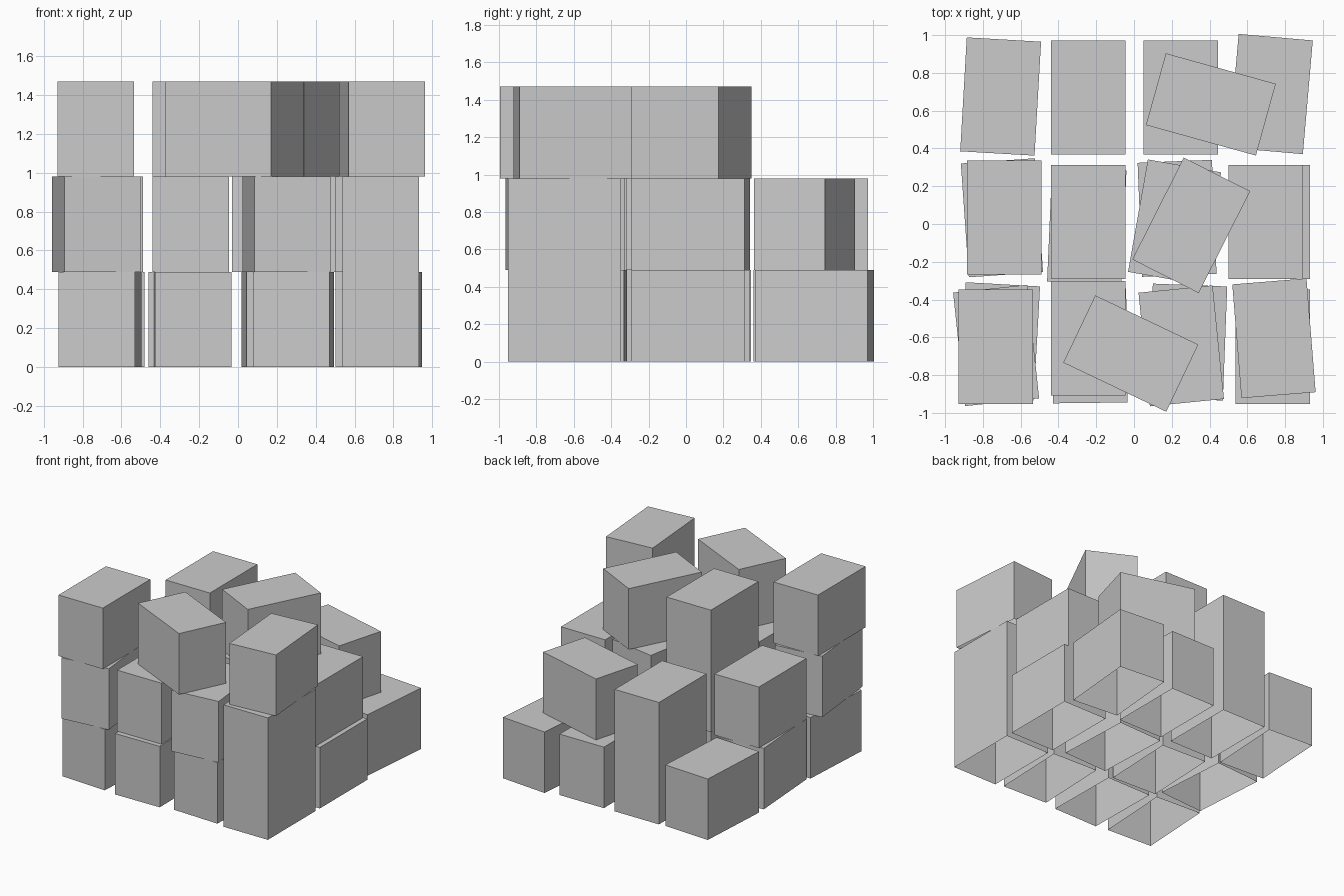
import bpy, bmesh
from math import radians
from mathutils import Matrix

if "Cube" in bpy.data.objects:
    bpy.data.objects.remove(bpy.data.objects["Cube"])

W, D, H = 0.394, 0.604, 0.49   # size of one box


def add_box(name, x, y, level, turn):
    """Box with an open underside, turned about its upright axis."""
    bm = bmesh.new()
    bmesh.ops.create_cube(bm, size=1.0)
    floor = [f for f in bm.faces if f.normal.z < -0.9]
    bmesh.ops.delete(bm, geom=floor, context='FACES_ONLY')
    bmesh.ops.transform(bm, verts=bm.verts, matrix=Matrix.Translation((0, 0, H / 2)) @ Matrix.Diagonal((W, D, H, 1)))
    mesh = bpy.data.meshes.new(name)
    bm.to_mesh(mesh)
    bm.free()
    ob = bpy.data.objects.new(name, mesh)
    ob.location = (x, y, level * H)
    ob.rotation_euler.z = radians(turn)
    bpy.context.collection.objects.link(ob)


# Each layer: (x, y, turn in degrees), front row to back row
layers = {
    "bottom_box": [
        (-0.711, -0.621, -3.2), (-0.235, -0.645, 0.7), (0.285, -0.625, -2.2), (0.735, -0.65, 0),
        (-0.699, 0.033, 4), (-0.25, -0.01, -2.5), (0.228, 0.03, 2.3), (0.735, 0.01, 0),
        (-0.706, 0.675, -3.3), (-0.243, 0.67, 0), (0.247, 0.67, 0), (0.724, 0.688, -5),
    ],
    "middle_box": [
        (-0.73, -0.643, 6), (-0.243, -0.605, 0), (0.25, -0.645, 5.7), (0.735, -0.65, 0),
        (-0.687, 0.035, 0), (-0.243, 0.01, 0), (0.215, 0.01, -10), (0.697, 0.01, 0),
        (-0.243, 0.67, 0), (0.407, 0.633, 74.5),
    ],
    "top_box": [
        (-0.733, -0.65, 0), (-0.017, -0.686, 64.5), (0.741, -0.605, 4.6),
        (-0.243, 0.01, 0), (0.303, -0.007, -26.8),
    ],
}

for level, (name, boxes) in enumerate(layers.items()):
    for i, (x, y, turn) in enumerate(boxes, 1):
        add_box(f"{name}_{i}", x, y, level, turn)
